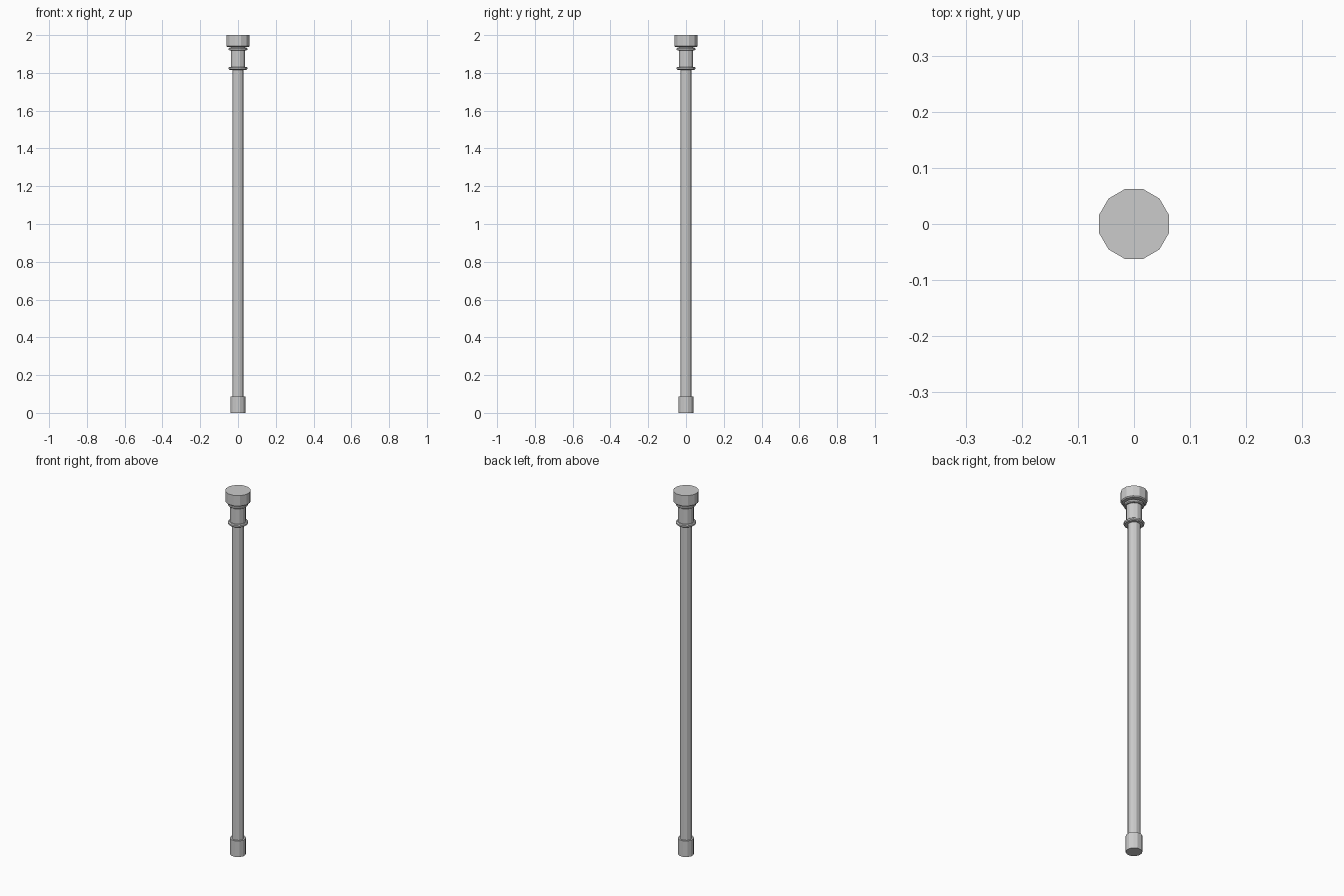
import bpy
import math

if "Cube" in bpy.data.objects:
    bpy.data.objects.remove(bpy.data.objects["Cube"])

SIDES = 12


def turned(name, profile):
    """Faceted solid of revolution from (apothem, z) pairs, flats facing the axes."""
    verts, faces = [], []
    for apothem, z in profile:
        r = apothem / math.cos(math.pi / SIDES)
        for i in range(SIDES):
            a = 2 * math.pi * (i + 0.5) / SIDES
            verts.append((r * math.cos(a), r * math.sin(a), z))
    for k in range(len(profile) - 1):
        for i in range(SIDES):
            j = (i + 1) % SIDES
            b, t = k * SIDES, (k + 1) * SIDES
            faces.append((b + i, b + j, t + j, t + i))
    faces.append(tuple(reversed(range(SIDES))))
    top = (len(profile) - 1) * SIDES
    faces.append(tuple(range(top, top + SIDES)))
    mesh = bpy.data.meshes.new(name)
    mesh.from_pydata(verts, [], faces)
    obj = bpy.data.objects.new(name, mesh)
    bpy.context.collection.objects.link(obj)
    return obj


# Long pole and the foot sleeve around its lower end
turned("shaft", [(0.030, 0.05), (0.030, 1.83)])
turned("foot_sleeve", [(0.039, 0.0), (0.039, 0.088)])

# Neck between the two collars
turned("neck", [(0.038, 1.82), (0.038, 1.945)])
for name, z0, z1 in (("lower_collar", 1.816, 1.832), ("upper_collar", 1.918, 1.934)):
    edge = (z1 - z0) * 0.25
    turned(name, [(0.044, z0), (0.049, z0 + edge), (0.049, z1 - edge), (0.044, z1)])

# Wide cap on top
turned("head_cap", [(0.057, 1.938), (0.062, 1.943), (0.062, 2.0)])
